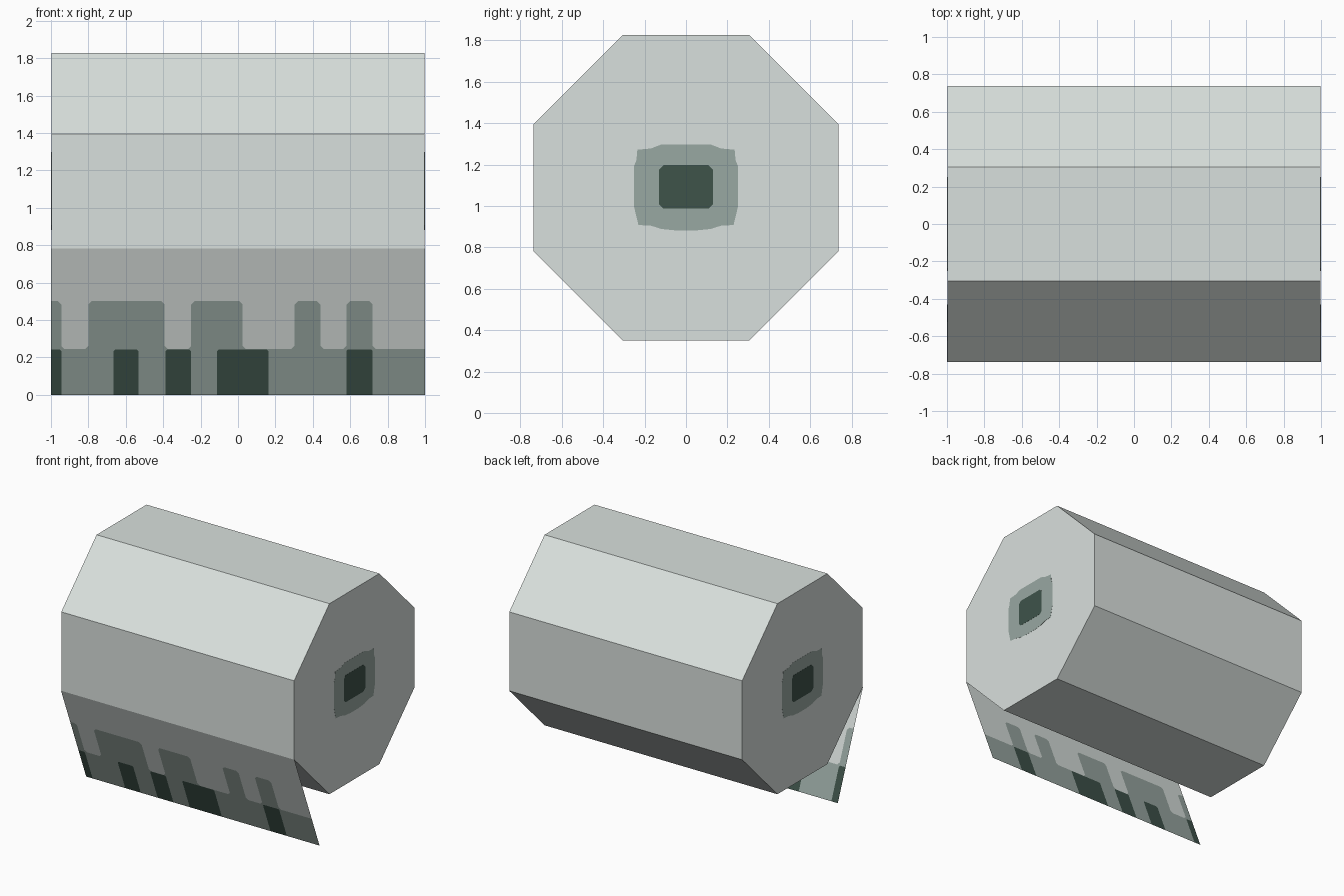
import bpy, bmesh, math

if "Cube" in bpy.data.objects:
    bpy.data.objects.remove(bpy.data.objects["Cube"])


def material(name, rgb):
    def lin(c):
        c /= 255
        return c / 12.92 if c <= 0.04045 else ((c + 0.055) / 1.055) ** 2.4
    m = bpy.data.materials.new(name)
    m.diffuse_color = [lin(c) for c in rgb] + [1]
    m.use_nodes = True
    m.node_tree.nodes["Principled BSDF"].inputs["Base Color"].default_value = m.diffuse_color
    return m


PAPER = material("pale paper", (217, 224, 221))
MID = material("grey green", (153, 168, 162))
DARK = material("dark green", (62, 83, 74))


def finish(name, bm, mats):
    bmesh.ops.remove_doubles(bm, verts=bm.verts[:], dist=1e-5)
    mesh = bpy.data.meshes.new(name)
    bm.to_mesh(mesh)
    bm.free()
    for m in mats:
        mesh.materials.append(m)
    obj = bpy.data.objects.new(name, mesh)
    bpy.context.collection.objects.link(obj)
    return obj


def prism(name, outline, x0, x1, mat):
    """Extrude a (y, z) outline along x."""
    bm = bmesh.new()
    a = [bm.verts.new((x0, y, z)) for y, z in outline]
    b = [bm.verts.new((x1, y, z)) for y, z in outline]
    bm.faces.new(a)
    bm.faces.new(b)
    n = len(a)
    for i in range(n):
        j = (i + 1) % n
        bm.faces.new((a[i], a[j], b[j], b[i]))
    bmesh.ops.recalc_face_normals(bm, faces=bm.faces[:])
    return finish(name, bm, [mat])


# Octagonal roll
CZ, APOTHEM = 1.088, 0.738
R = APOTHEM / math.cos(math.pi / 8)
octagon = [(R * math.cos(math.pi / 8 + i * math.pi / 4),
            CZ + R * math.sin(math.pi / 8 + i * math.pi / 4)) for i in range(8)]
prism("roll", octagon, -0.998, 0.998, PAPER)

# Painted core on both ends: right half outlines, mirrored in y
ring_half = [(0.05, 0.882), (0.12, 0.889), (0.17, 0.905), (0.23, 0.908), (0.24, 0.95),
             (0.252, 1.0), (0.252, 1.19), (0.24, 1.22), (0.235, 1.272), (0.17, 1.278),
             (0.12, 1.297)]
hole_half = [(0.11, 0.988), (0.13, 1.008), (0.13, 1.175), (0.108, 1.197)]
for side, label in ((1, "right"), (-1, "left")):
    for part, half, depth, mat in (("core_ring", ring_half, 0.999, MID),
                                   ("core_hole", hole_half, 1.0, DARK)):
        outline = half + [(-y, z) for y, z in reversed(half)]
        prism(f"{label}_{part}", outline, side * 0.995, side * depth, mat)

# Hanging sheet: stepped colour bands with softly rounded corners
TOP, Y_TOP, Y_BOTTOM = CZ - APOTHEM * math.tan(math.pi / 8), -APOTHEM, -0.43
MID_BLOCKS = [(-1.1, -0.945), (-0.8, -0.392), (-0.25, 0.025), (0.303, 0.44), (0.58, 0.72)]
DARK_BLOCKS = [(-1.1, -0.945), (-0.665, -0.532), (-0.387, -0.252),
               (-0.112, 0.163), (0.58, 0.72)]


def band_top(x, mid, blocks, low, high, r_out, r_in):
    """Band height at x, seen from the column whose middle is mid."""
    edge = min(abs(x - e) for b in blocks for e in b)
    if any(a < mid < b for a, b in blocks):
        return high - max(0, r_out - edge)
    return low + max(0, r_in - edge)


def levels(x, mid):
    return (0, band_top(x, mid, DARK_BLOCKS, 0, 0.242, 0.008, 0),
            band_top(x, mid, MID_BLOCKS, 0.244, 0.5, 0.018, 0.018), TOP)


cuts = {-1.0, 1.0}
for blocks, r in ((MID_BLOCKS, 0.018), (DARK_BLOCKS, 0.008)):
    for block in blocks:
        for e in block:
            cuts |= {round(v, 4) for v in (e - r, e, e + r) if -1 < v < 1}
cuts = sorted(cuts)
columns = list(zip(cuts, cuts[1:]))
heights = {x: set() for x in cuts}
for a, b in columns:
    heights[a] |= set(levels(a, (a + b) / 2))
    heights[b] |= set(levels(b, (a + b) / 2))

bm = bmesh.new()
point_cache = {}


def point(x, z):
    key = (x, round(z, 5))
    if key not in point_cache:
        point_cache[key] = bm.verts.new((x, Y_BOTTOM + (Y_TOP - Y_BOTTOM) * z / TOP, z))
    return point_cache[key]


for a, b in columns:
    la, lb = levels(a, (a + b) / 2), levels(b, (a + b) / 2)
    for i in range(3):
        right = [point(b, z) for z in sorted(heights[b]) if lb[i] <= z <= lb[i + 1]]
        left = [point(a, z) for z in sorted(heights[a], reverse=True)
                if la[i] <= z <= la[i + 1]]
        loop = list(dict.fromkeys(right + left))
        if len(loop) > 2 and (lb[i + 1] - lb[i] > 1e-4 or la[i + 1] - la[i] > 1e-4):
            bm.faces.new(loop).material_index = i
finish("hanging_sheet", bm, [DARK, MID, PAPER])
